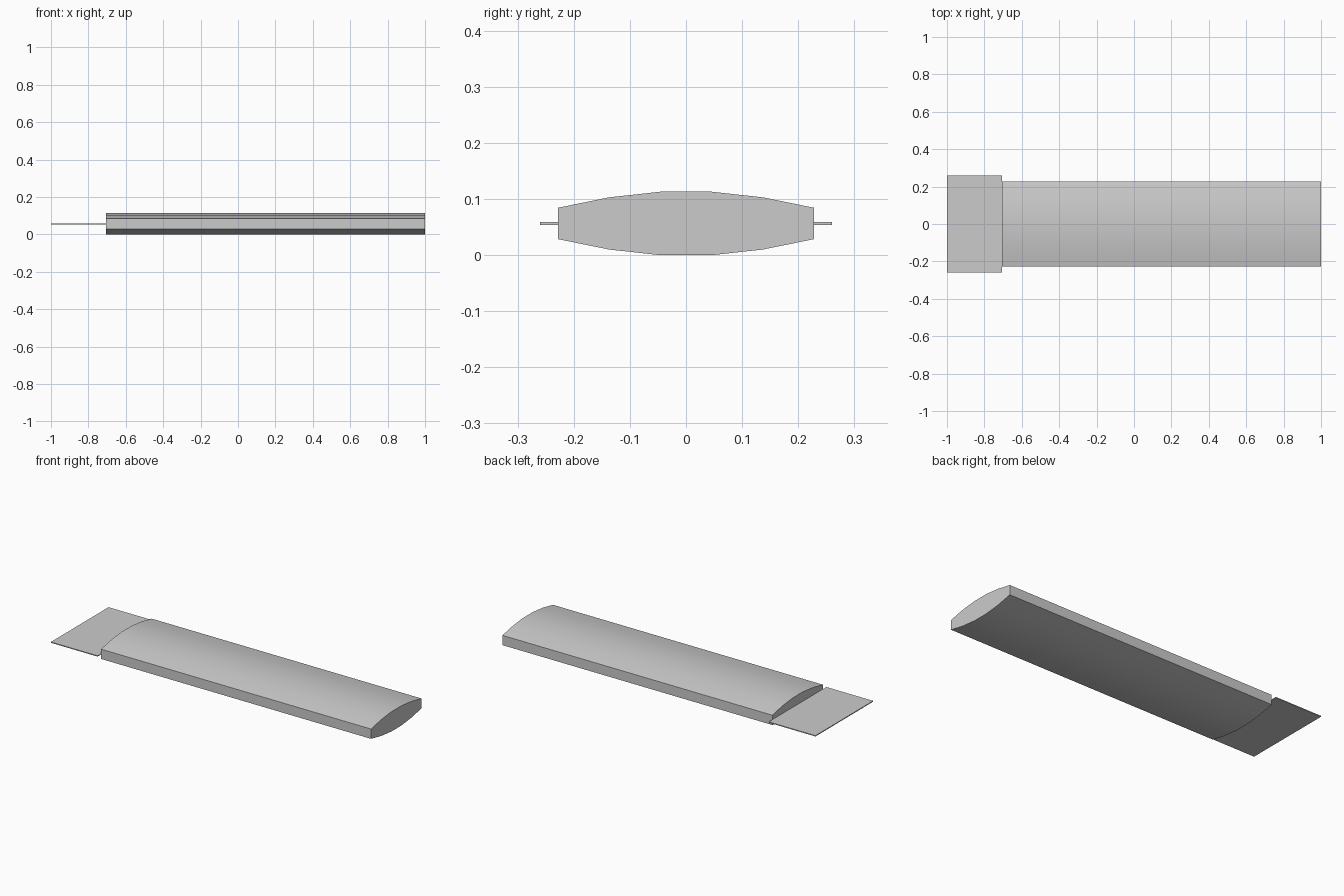
import bpy
import bmesh

if "Cube" in bpy.data.objects:
    bpy.data.objects.remove(bpy.data.objects["Cube"], do_unlink=True)

# Single plain grey
grey = bpy.data.materials.new("plain_grey")
grey.use_nodes = True
colour = (0.6, 0.6, 0.6, 1.0)
grey.diffuse_color = colour
grey.node_tree.nodes["Principled BSDF"].inputs["Base Color"].default_value = colour


def extrude_along_x(name, profile, x_start, x_end):
    """Extrude a closed (y, z) profile between two x positions."""
    bm = bmesh.new()
    face = bm.faces.new([bm.verts.new((x_start, y, z)) for y, z in profile])
    result = bmesh.ops.extrude_face_region(bm, geom=[face], use_keep_orig=True)
    moved = [v for v in result["geom"] if isinstance(v, bmesh.types.BMVert)]
    bmesh.ops.translate(bm, verts=moved, vec=(x_end - x_start, 0, 0))
    bmesh.ops.recalc_face_normals(bm, faces=bm.faces)
    mesh = bpy.data.meshes.new(name)
    bm.to_mesh(mesh)
    bm.free()
    mesh.materials.append(grey)
    obj = bpy.data.objects.new(name, mesh)
    bpy.context.collection.objects.link(obj)
    bpy.ops.object.select_all(action="DESELECT")
    obj.select_set(True)
    bpy.context.view_layer.objects.active = obj
    bpy.ops.object.shade_smooth_by_angle(angle=0.52)
    return obj


MID = 0.0565  # height of the centre plane

# Handle: bulged top and bottom, flat narrow sides
quarter = [(0.228, 0.028), (0.137, 0.0465), (0.046, 0.0565)]
top = quarter + [(-y, h) for y, h in reversed(quarter)]
handle_profile = [(y, MID + h) for y, h in top] + [(y, MID - h) for y, h in reversed(top)]
extrude_along_x("handle", handle_profile, -0.705, 1.0)

# Thin flat blade at the right end
w, t = 0.26, 0.0025
blade_profile = [(w, MID + t), (-w, MID + t), (-w, MID - t), (w, MID - t)]
extrude_along_x("blade", blade_profile, -1.0, -0.705)
